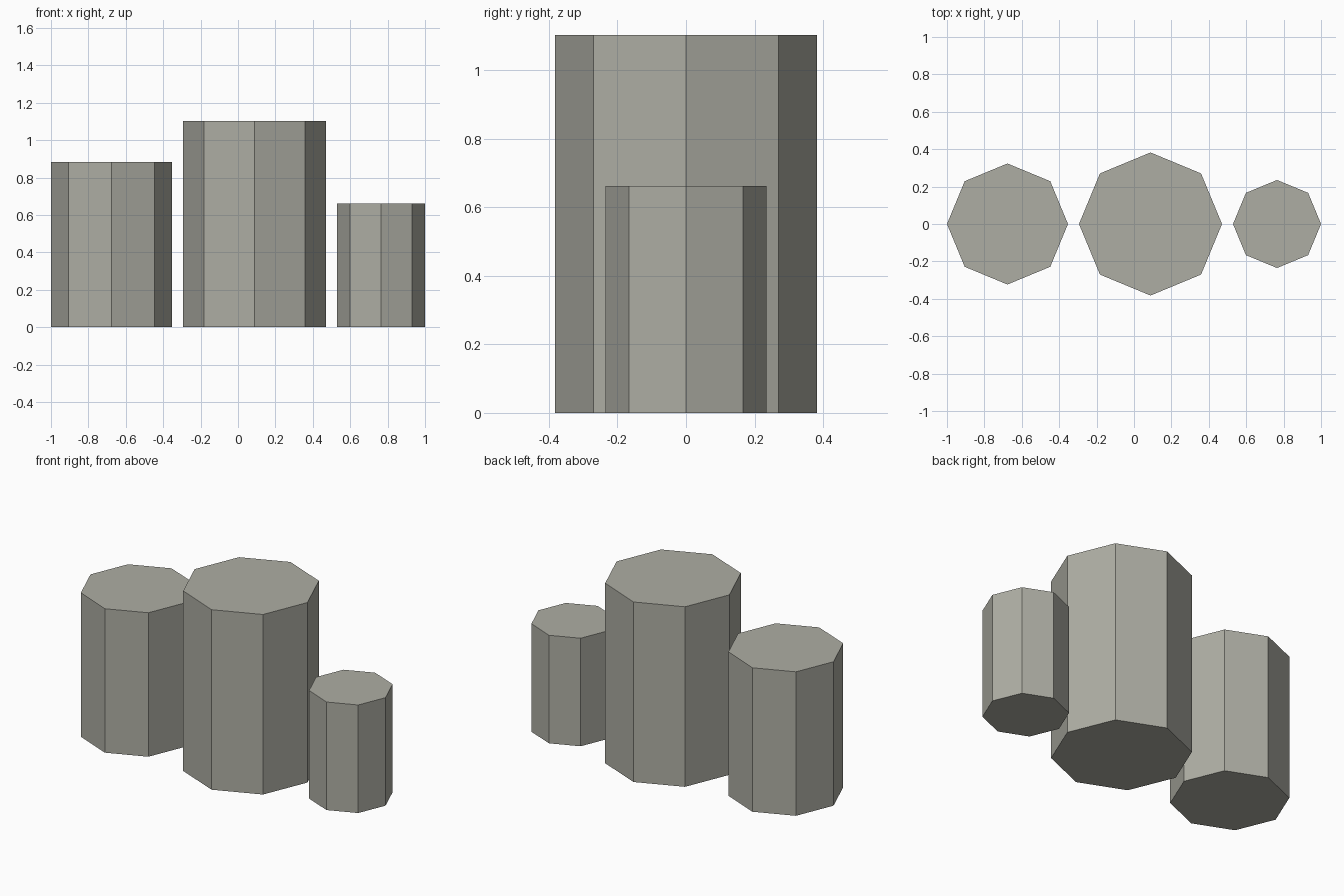
import bpy

if "Cube" in bpy.data.objects:
    bpy.data.objects.remove(bpy.data.objects["Cube"])

# Warm grey stone colour
stone = bpy.data.materials.new("stone")
stone.diffuse_color = (0.42, 0.42, 0.37, 1)
stone.use_nodes = True
stone.node_tree.nodes["Principled BSDF"].inputs["Base Color"].default_value = stone.diffuse_color


def column(name, x, radius, height):
    """Eight-sided flat-shaded column standing on the ground."""
    bpy.ops.mesh.primitive_cylinder_add(
        vertices=8, radius=radius, depth=height, location=(x, 0, height / 2))
    obj = bpy.context.object
    obj.name = name
    obj.data.materials.append(stone)


# Three columns in a row, separated by an even gap
gap = 0.0588
x = -1.0
for name, radius, height in [
    ("left_column", 0.3235, 0.882),
    ("middle_column", 0.3824, 1.103),
    ("right_column", 0.2353, 0.662),
]:
    column(name, x + radius, radius, height)
    x += 2 * radius + gap
